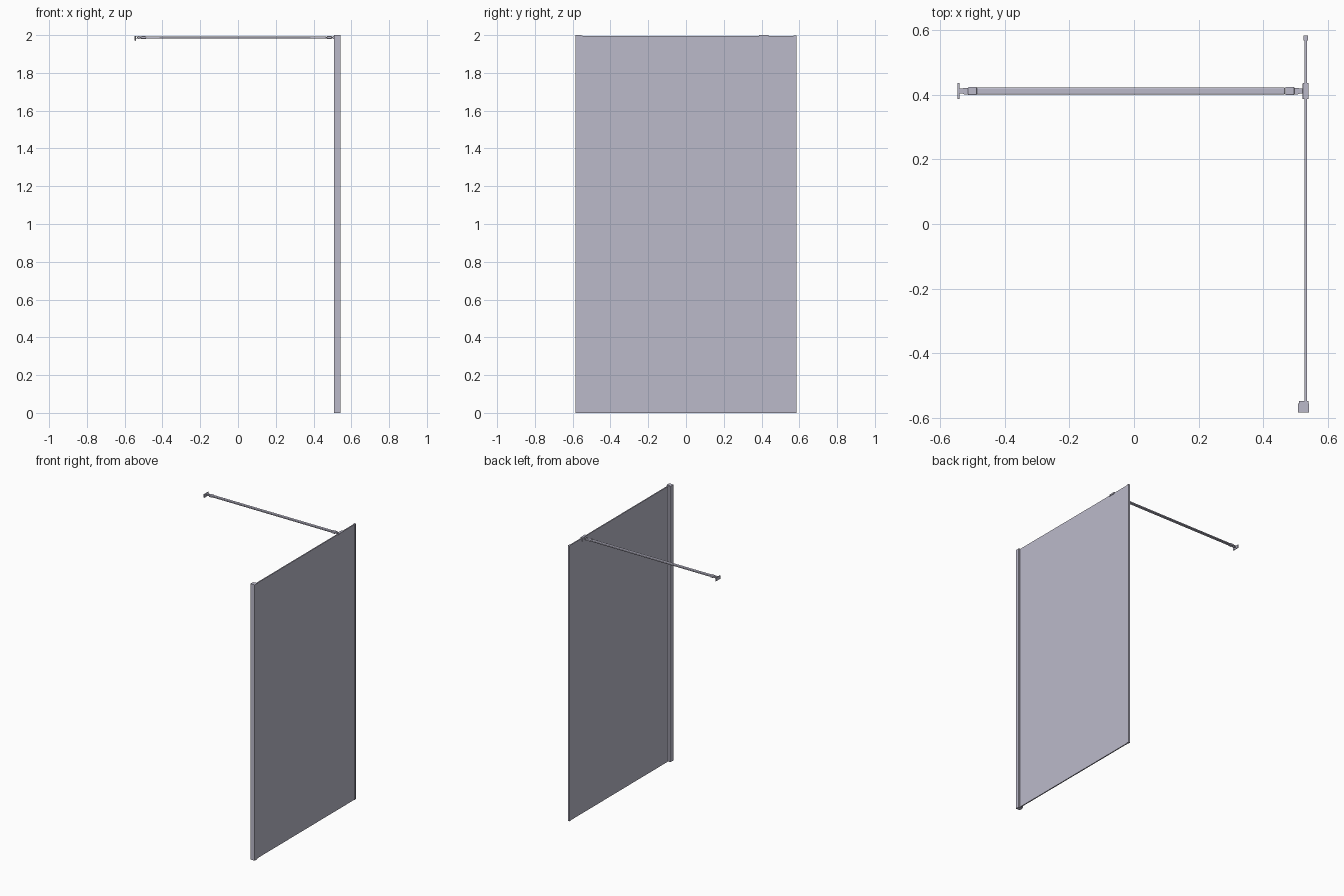
import bpy

# Remove the default cube
cube = bpy.data.objects.get("Cube")
if cube:
    bpy.data.objects.remove(cube, do_unlink=True)

metal = bpy.data.materials.new("lilac grey")
metal.use_nodes = True
colour = (0.50, 0.49, 0.59, 1)
metal.diffuse_color = colour
metal.node_tree.nodes["Principled BSDF"].inputs["Base Color"].default_value = colour


def finish(obj, name, bevel=0, segments=3):
    obj.name = name
    obj.data.materials.append(metal)
    if bevel:
        mod = obj.modifiers.new("rounded edges", "BEVEL")
        mod.width = bevel
        mod.segments = segments
        bpy.ops.object.shade_smooth_by_angle()
    return obj


def box(name, x, y, z, bevel=0):
    """Box spanning the given (low, high) ranges."""
    spans = (x, y, z)
    bpy.ops.mesh.primitive_cube_add(size=1, location=[sum(s) / 2 for s in spans])
    obj = bpy.context.object
    obj.scale = [s[1] - s[0] for s in spans]
    bpy.ops.object.transform_apply(location=False, rotation=False, scale=True)
    return finish(obj, name, bevel)


def disc(name, x, y, z, radius):
    """Upright cylinder between two heights."""
    bpy.ops.mesh.primitive_cylinder_add(vertices=24, radius=radius, depth=z[1] - z[0],
                                        location=(x, y, sum(z) / 2))
    bpy.ops.object.shade_smooth_by_angle()
    return finish(bpy.context.object, name)


# Glass panel with its wall post and end seal
box("glass_panel", (0.528, 0.536), (-0.56, 0.572), (0, 1.996))
box("wall_post", (0.509, 0.543), (-0.585, -0.556), (0, 2))
box("post_lip", (0.511, 0.541), (-0.556, -0.549), (0, 1.998))
box("end_seal", (0.525, 0.539), (0.569, 0.585), (0, 1.997))

# Support bar running across to the opposite wall
bar_y, bar_z = 0.412, 1.987


def around(centre, half):
    return (centre - half, centre + half)


box("support_bar", (-0.492, 0.468), around(bar_y, 0.011), around(bar_z, 0.0055), 0.004)

# Hinged joint at each end of the bar
for side, wall, inward in (("wall", -0.541, 1), ("glass", 0.523, -1)):
    def span(near, far):
        return sorted((wall + inward * near, wall + inward * far))

    pivot = wall + inward * 0.016
    box(side + "_sleeve", span(0.026, 0.054), around(bar_y, 0.0125), around(bar_z, 0.007), 0.003)
    box(side + "_tongue", span(0.016, 0.03), around(bar_y, 0.010), around(bar_z, 0.003))
    disc(side + "_tongue_end", pivot, bar_y, around(bar_z, 0.003), 0.010)
    for level, offset in (("upper", 0.0045), ("lower", -0.0045)):
        height = around(bar_z + offset, 0.0015)
        box(side + "_" + level + "_ear", span(0, 0.016), around(bar_y, 0.008), height)
        disc(side + "_" + level + "_ear_end", pivot, bar_y, height, 0.008)
    disc(side + "_pivot_screw", pivot, bar_y, around(bar_z, 0.008), 0.004)

# Wall plate and the clamp gripping the top of the glass
box("wall_plate", (-0.547, -0.541), around(bar_y, 0.025), (1.970, 1.995), 0.001)
box("clamp_inner_plate", (0.523, 0.528), around(bar_y, 0.025), (1.972, 2), 0.001)
box("clamp_outer_plate", (0.536, 0.541), around(bar_y, 0.025), (1.989, 2), 0.001)
box("clamp_bridge", (0.526, 0.538), around(bar_y, 0.025), (1.994, 2))
